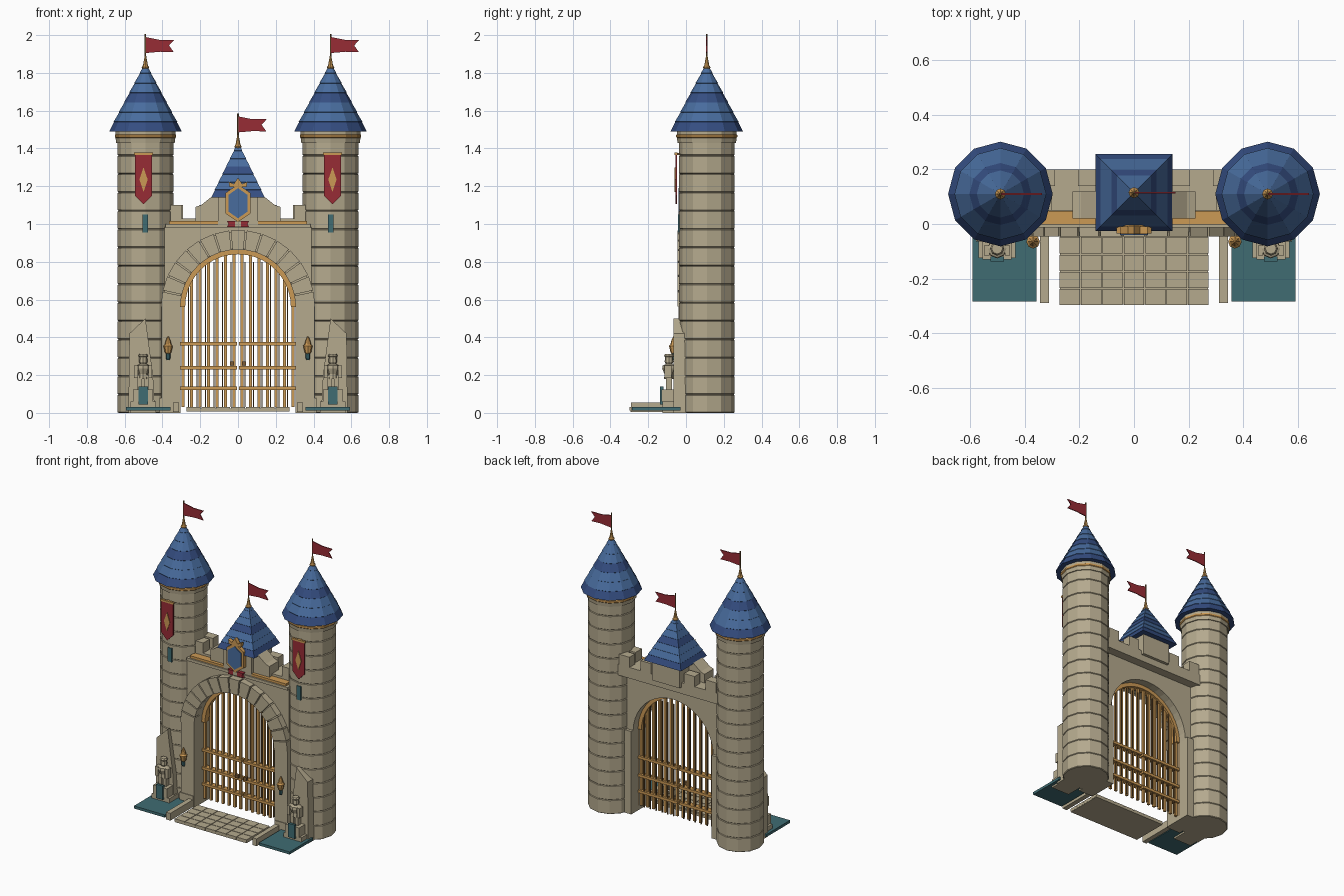
import bpy, math

if "Cube" in bpy.data.objects:
    bpy.data.objects.remove(bpy.data.objects["Cube"], do_unlink=True)


def material(name, rgb):
    m = bpy.data.materials.new(name)
    m.use_nodes = True
    m.diffuse_color = (*rgb, 1)
    m.node_tree.nodes["Principled BSDF"].inputs["Base Color"].default_value = (*rgb, 1)
    return m


STONE = material("tan stone", (.46, .40, .27))
BLUE = material("roof blue", (.065, .15, .34))
NAVY = material("dark roof blue", (.035, .075, .22))
TEAL = material("teal", (.05, .15, .17))
RED = material("banner red", (.31, .025, .035))
GOLD = material("gold", (.60, .32, .09))
BROWN = material("dark bronze", (.20, .11, .04))


def mesh(name, verts, faces, mats, indices=None):
    me = bpy.data.meshes.new(name)
    me.from_pydata(verts, [], faces)
    for m in mats:
        me.materials.append(m)
    if indices:
        me.polygons.foreach_set("material_index", indices)
    ob = bpy.data.objects.new(name, me)
    bpy.context.collection.objects.link(ob)
    return ob


def prism(name, pts, y0, y1, mat):
    """Extrude an outline in x, z along y."""
    if sum(a[0] * b[1] - b[0] * a[1] for a, b in zip(pts, pts[1:] + pts[:1])) < 0:
        pts = pts[::-1]
    n = len(pts)
    verts = [(x, y0, z) for x, z in pts] + [(x, y1, z) for x, z in pts]
    faces = [tuple(range(n)), tuple(range(2 * n - 1, n - 1, -1))]
    faces += [(i, i + n, (i + 1) % n + n, (i + 1) % n) for i in range(n)]
    return mesh(name, verts, faces, [mat])


def box(name, x0, x1, y0, y1, z0, z1, mat):
    return prism(name, [(x0, z0), (x1, z0), (x1, z1), (x0, z1)], y0, y1, mat)


def mbox(name, s, x0, x1, *rest):
    """Box on side s, given with positive x."""
    return box(name, s * x0, s * x1, *rest)


def lathe(name, profile, cx, cy, sides, mats, band=lambda z: 0, turn=0):
    """Spin an (r, z) profile, rising, into a closed faceted solid."""
    verts, faces, idx = [], [], []
    for r, z in profile:
        for k in range(sides):
            a = turn + 2 * math.pi * k / sides
            verts.append((cx + r * math.cos(a), cy + r * math.sin(a), z))
    for j in range(len(profile) - 1):
        for k in range(sides):
            a, b = j * sides + k, j * sides + (k + 1) % sides
            faces.append((a, b, b + sides, a + sides))
            idx.append(band((profile[j][1] + profile[j + 1][1]) / 2))
    top = (len(profile) - 1) * sides
    faces += [tuple(range(sides - 1, -1, -1)), tuple(range(top, top + sides))]
    idx += [band(profile[0][1]), band(profile[-1][1])]
    return mesh(name, verts, faces, mats, idx)


def roof(name, cx, cy, z0, z1, r, sides, turn=0):
    """Tiled spire: overlapping courses with dark and light bands."""
    courses = 7
    profile = []
    for i in range(courses):
        a, b = i / courses, (i + 1) / courses
        profile.append((r * (1 - a) + (.004 if i else 0), z0 + (z1 - z0) * a))
        profile.append((r * (1 - b) + .002, z0 + (z1 - z0) * b - .002))

    def band(z):
        t = (z - z0) / (z1 - z0)
        return 1 if t < .142 or .428 < t < .571 else 0
    lathe(name, profile, cx, cy, sides, [BLUE, NAVY], band, turn)


def flag(name, cx, cy, z):
    """Finial, pole and swallow-tail flag on a roof tip at z."""
    lathe(name + "_finial", [(.013, z - .025), (.02, z - .01), (.013, z), (.004, z + .05)],
          cx, cy, 8, [GOLD])
    lathe(name + "_pole", [(.004, z), (.004, z + .165)], cx, cy, 6, [BROWN])
    outline = [(0, .065), (.08, .072), (.15, .07), (.125, .105), (.152, .135), (.075, .135), (0, .15)]
    prism(name + "_cloth", [(cx + x, z + h) for x, h in outline], cy - .003, cy + .003, RED)


def arc(r, n, cz=.56):
    return [(r * math.cos(math.pi * i / n), cz + r * math.sin(math.pi * i / n)) for i in range(n + 1)]


# Round towers with coursed masonry
CY = .11
for s, side in ((1, "left"), (-1, "right")):
    x = s * .49
    n, r = 15, .148
    shaft = []
    for i in range(n):
        a, b = 1.46 * i / n, 1.46 * (i + 1) / n
        shaft += [(r - .005, a), (r, a + .004), (r, b - .004), (r - .005, b - .001)]
    lathe(side + "_tower", shaft, x, CY, 12, [STONE])
    lathe(side + "_tower_gold_ring", [(.157, 1.455), (.162, 1.46), (.162, 1.472), (.157, 1.475)],
          x, CY, 12, [GOLD])
    lathe(side + "_tower_cornice", [(.155, 1.43), (.158, 1.455), (.158, 1.495)], x, CY, 12, [STONE])
    roof(side + "_tower_roof", x, CY, 1.49, 1.85, .192, 12)
    flag(side + "_tower_flag", x, CY, 1.84)

    # Hanging banner and arrow slit
    bx = s * .5
    prism(side + "_banner", [(bx - .045, 1.37), (bx - .045, 1.15), (bx, 1.105), (bx + .045, 1.15),
                             (bx + .045, 1.37)], -.056, -.048, RED)
    prism(side + "_banner_diamond", [(bx - .022, 1.235), (bx, 1.17), (bx + .022, 1.235), (bx, 1.3)],
          -.06, -.055, GOLD)
    box(side + "_banner_rod", bx - .05, bx + .05, -.06, -.046, 1.365, 1.378, GOLD)
    box(side + "_banner_bracket", bx - .01, bx + .01, -.05, 0, 1.365, 1.375, BROWN)
    mbox(side + "_arrow_slit", s, .476, .506, -.042, 0, .955, 1.05, TEAL)

    # Gate jamb, leaning slab and lantern
    mbox(side + "_jamb", s, .305, .405, -.04, .16, 0, .57, STONE)
    mbox(side + "_jamb_foot", s, .31, .415, -.045, .1, 0, .08, STONE)
    prism(side + "_buttress", [(s * .58, 0), (s * .575, .42), (s * .49, .5), (s * .45, .2), (s * .44, 0)],
          -.065, .03, STONE)
    lx, ly = s * .37, -.065
    lathe(side + "_lantern", [(.008, .31), (.017, .32), (.025, .355), (.018, .362), (.012, .385), (.003, .405)],
          lx, ly, 8, [GOLD])
    lathe(side + "_lantern_bracket", [(.008, .28), (.012, .29), (.012, .318)], lx, ly, 6, [TEAL])
    box(side + "_lantern_arm", lx - .006, lx + .006, ly, -.03, .312, .324, BROWN)

    # Carpet, curb and guardian statue
    mbox(side + "_carpet", s, .358, .592, -.285, -.03, .012, .03, TEAL)
    mbox(side + "_curb", s, .312, .345, -.29, -.04, .005, .055, STONE)
    mbox(side + "_plinth", s, .435, .57, -.125, -.02, 0, .06, STONE)
    mbox(side + "_pedestal", s, .45, .555, -.13, -.03, .06, .125, STONE)
    mbox(side + "_pedestal_cloth", s, .477, .527, -.137, -.12, .045, .14, TEAL)
    sx, sy = s * .502, -.09
    for d in (-1, 1):
        box(side + "_statue_leg", sx + d * .017 - .012, sx + d * .017 + .012, sy - .015, sy + .015,
            .12, .2, STONE)
        box(side + "_statue_arm", sx + d * .038 - .01, sx + d * .038 + .01, sy - .025, sy + .012,
            .185, .25, STONE)
    lathe(side + "_statue_body", [(.026, .18), (.024, .205), (.036, .235), (.034, .25), (.014, .26)],
          sx, sy, 8, [STONE])
    lathe(side + "_statue_head", [(.015, .255), (.023, .27), (.021, .295), (.026, .302), (.02, .312)],
          sx, sy, 8, [STONE])

    # Front parapet, gold string course and merlon
    mbox(side + "_gold_course", s, .0, .365, -.002, .048, 1.0, 1.016, GOLD)
    mbox(side + "_front_merlon", s, .3, .365, .05, .12, 1.02, 1.1, STONE)

# Gate wall with arched opening
wall = [(.388, 0), (.388, .985), (-.388, .985), (-.388, 0), (-.305, 0)]
prism("gate_wall", wall + arc(.305, 20)[::-1] + [(.305, 0)], 0, .14, STONE)
box("wall_ledge", -.385, .385, -.012, .14, .98, 1.0, STONE)
box("wall_walk", -.385, .385, .05, .2, .955, 1.03, STONE)
for x in (-.33, -.165, 0, .165, .33):
    box("back_merlon", x - .04, x + .04, .14, .2, 1.02, 1.1, STONE)

# Arch ring of wedge stones over a thinner backing
prism("arch_backing", arc(.4, 20) + arc(.31, 20)[::-1], -.03, .005, STONE)
count = 15
for i in range(count):
    a, b = (math.pi * (i + k) / count for k in (.05, .95))
    prism("arch_stone", [(q * math.cos(t), .56 + q * math.sin(t))
                         for q, t in ((.305, a), (.408, a), (.408, b), (.305, b))], -.045, .004, STONE)

# Gable house and its square spire
prism("gable", [(-.225, 1.0), (.225, 1.0), (.225, 1.09), (.195, 1.1), (.12, 1.16),
                (-.12, 1.16), (-.195, 1.1), (-.225, 1.09)], .02, .12, STONE)
box("gable_house", -.105, .105, -.005, .22, 1.0, 1.145, STONE)
roof("gable_roof", 0, .115, 1.14, 1.43, .141 * math.sqrt(2), 4, math.pi / 4)
flag("gable_flag", 0, .115, 1.42)

# Shield, crown and ribbon
hexagon = [(0, 1.01), (.065, 1.055), (.065, 1.165), (0, 1.21), (-.065, 1.165), (-.065, 1.055)]
prism("shield_frame", hexagon, -.034, -.004, GOLD)
prism("shield_panel", [(x * .78, 1.11 + (z - 1.11) * .8) for x, z in hexagon], -.04, -.03, BLUE)
prism("shield_crown", [(-.045, 1.195), (.045, 1.195), (.05, 1.225), (.022, 1.212), (0, 1.245),
                       (-.022, 1.212), (-.05, 1.225)], -.036, -.01, GOLD)
for s in (1, -1):
    prism("shield_ribbon", [(s * .015, .985), (s * .058, .985), (s * .05, 1.0), (s * .058, 1.016),
                            (s * .015, 1.016)], -.03, 0, RED)
box("ribbon_knot", -.015, .015, -.032, 0, .988, 1.012, STONE)

# Barred gate in two leaves
prism("gate_arch", arc(.307, 20) + arc(.28, 20)[::-1], .04, .085, GOLD)
for s in (1, -1):
    for i in range(7):
        x = .022 + .045 * i
        top = .56 + math.sqrt(max(.293 ** 2 - x * x, 0))
        mbox("gate_bar", s, x - .008, x + .008, .055, .071, .03, top, GOLD)
        mbox("gate_bar_back", s, x + .012, x + .018, .075, .083, .03, min(top, .8), BROWN)
    for z in (.13, .24, .365):
        mbox("gate_rail", s, .006, .306, .045, .085, z - .009, z + .009, GOLD)
    mbox("gate_handle", s, .02, .042, .03, .05, .25, .272, BROWN)

# Paved threshold
box("paving_bed", -.272, .272, -.296, -.045, .008, .024, STONE)
rows = (-.3, -.237, -.174, -.111, -.045)
for i in range(7):
    x = -.275 + i * .55 / 7
    for y0, y1 in zip(rows, rows[1:]):
        box("paving_stone", x + .002, x + .0765, y0 + .002, y1 - .002, .012, .032, STONE)
